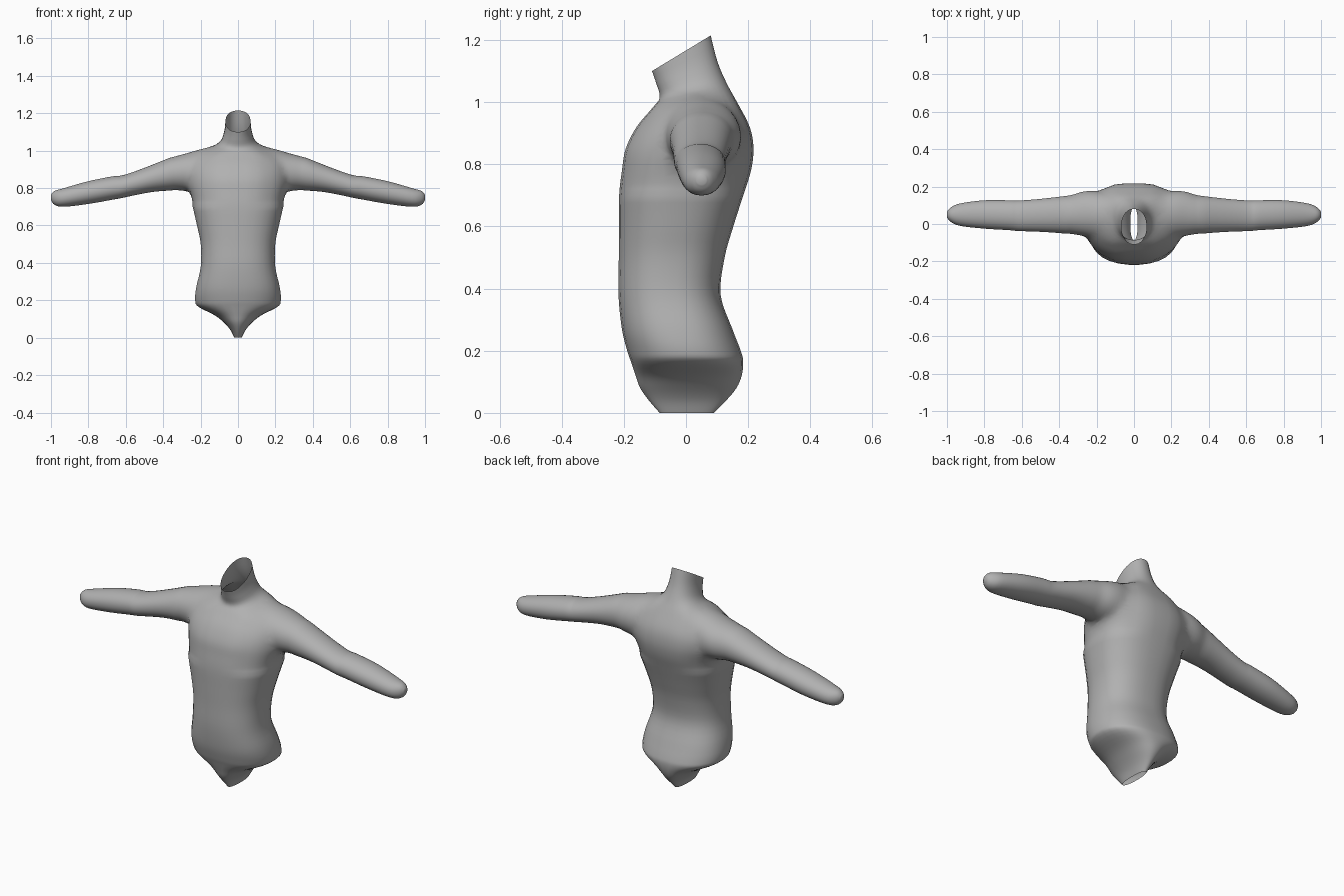
import bpy, bmesh, math
from mathutils import Vector

if "Cube" in bpy.data.objects:
    bpy.data.objects.remove(bpy.data.objects["Cube"])

SIDES = 32


def smooth_rows(rows, sub=4):
    """Catmull-Rom interpolation of section rows."""
    out = []
    for i in range(len(rows) - 1):
        p = [rows[max(0, min(len(rows) - 1, i + k))] for k in (-1, 0, 1, 2)]
        for s in range(sub):
            t = s / sub
            out.append([0.5 * (2 * b + (c - a) * t + (2 * a - 5 * b + 4 * c - d) * t * t
                               + (3 * b - a - 3 * c + d) * t ** 3) for a, b, c, d in zip(*p)])
    return out + [list(rows[-1])]


def unit_ring(power):
    for k in range(SIDES):
        a = 2 * math.pi * (k + 0.5) / SIDES
        c, s = math.cos(a), math.sin(a)
        yield (math.copysign(abs(c) ** (2 / power), c),
               math.copysign(abs(s) ** (2 / power), s))


def loft(bm, rings):
    """Closed tube through the rings, capped at both ends."""
    vs = [[bm.verts.new(p) for p in r] for r in rings]
    for a, b in zip(vs, vs[1:]):
        for k in range(SIDES):
            j = (k + 1) % SIDES
            bm.faces.new((a[k], a[j], b[j], b[k]))
    bm.faces.new(vs[0])
    bm.faces.new(vs[-1])


def to_object(bm, name):
    bmesh.ops.recalc_face_normals(bm, faces=bm.faces[:])
    me = bpy.data.meshes.new(name)
    bm.to_mesh(me)
    bm.free()
    ob = bpy.data.objects.new(name, me)
    bpy.context.collection.objects.link(ob)
    return ob


# Torso sections: half width, front y, front z, back y, back z, squareness
torso_rows = [
    (.02, -.085, 0, .09, 0, 2.2), (.04, -.12, .04, .13, .04, 2.2),
    (.075, -.148, .08, .163, .08, 2.2), (.125, -.163, .12, .18, .12, 2.2),
    (.212, -.178, .165, .185, .165, 2.3), (.23, -.19, .20, .177, .20, 2.3),
    (.224, -.207, .27, .15, .27, 2.4), (.20, -.218, .38, .112, .38, 2.4),
    (.20, -.217, .50, .125, .50, 2.4), (.22, -.217, .60, .153, .60, 2.4),
    (.243, -.216, .70, .185, .70, 2.5), (.263, -.207, .78, .21, .78, 2.5),
    (.265, -.195, .85, .218, .85, 2.6), (.25, -.16, .92, .206, .92, 2.6),
    (.20, -.11, .98, .165, 1.0, 2.5), (.105, -.085, 1.015, .132, 1.06, 2.2),
    (.075, -.096, 1.06, .102, 1.13, 2.2), (.067, -.11, 1.10, .08, 1.215, 2.2)]
rings = []
for w, yf, zf, yb, zb, power in smooth_rows(torso_rows):
    rings.append([(w * c, (yf + yb) / 2 + (yb - yf) / 2 * s, (zf + zb) / 2 + (zb - zf) / 2 * s)
                  for c, s in unit_ring(power)])
bm = bmesh.new()
loft(bm, rings)
torso = to_object(bm, "torso_with_arms")

# Arm sections: x, bottom z, top z, front y, back y
arm_rows = [
    (.10, .78, 1.03, -.06, .14), (.20, .775, 1.013, -.075, .18),
    (.28, .78, .988, -.067, .178), (.34, .787, .972, -.055, .155),
    (.45, .78, .928, -.045, .14), (.55, .762, .89, -.04, .13),
    (.62, .747, .868, -.038, .126), (.67, .738, .863, -.033, .127), (.80, .715, .837, -.025, .127),
    (.93, .70, .80, -.01, .11), (.98, .71, .785, .012, .088), (1.0, .735, .765, .035, .065)]
bm = bmesh.new()
for side in (1, -1):
    loft(bm, [[(side * x, (yf + yb) / 2 + (yb - yf) / 2 * c, (z0 + z1) / 2 + (z1 - z0) / 2 * s)
               for c, s in unit_ring(2.1)] for x, z0, z1, yf, yb in smooth_rows(arm_rows)])
arms = to_object(bm, "arms")

# Merge arms into the torso
mod = torso.modifiers.new("merge", 'BOOLEAN')
mod.operation = 'UNION'
mod.solver = 'EXACT'
mod.object = arms
bpy.context.view_layer.objects.active = torso
torso.select_set(True)
bpy.ops.object.modifier_apply(modifier=mod.name)
bpy.data.objects.remove(arms)

# Soften the shoulder seams, open the neck and the crotch slit
bm = bmesh.new()
bm.from_mesh(torso.data)
seam = [v for v in bm.verts if .12 < abs(v.co.x) < .36 and .70 < v.co.z < 1.07]
for _ in range(8):
    bmesh.ops.smooth_vert(bm, verts=seam, factor=0.5, use_axis_x=True, use_axis_y=True, use_axis_z=True)
neck_normal = Vector((0, -.115, .19)).normalized()
bm.normal_update()
caps = [f for f in bm.faces
        if all(v.co.z < .001 for v in f.verts)
        or (f.calc_center_median().z > 1.09 and f.normal.dot(neck_normal) > .95)]
bmesh.ops.delete(bm, geom=caps, context='FACES')
bm.to_mesh(torso.data)
bm.free()
bpy.ops.object.shade_smooth_by_angle(angle=math.radians(40))

# Dark grey body
grey = bpy.data.materials.new("dark_grey")
grey.diffuse_color = (.44, .44, .44, 1)
grey.use_nodes = True
grey.node_tree.nodes["Principled BSDF"].inputs["Base Color"].default_value = grey.diffuse_color
torso.data.materials.clear()
torso.data.materials.append(grey)
for poly in torso.data.polygons:
    poly.material_index = 0
